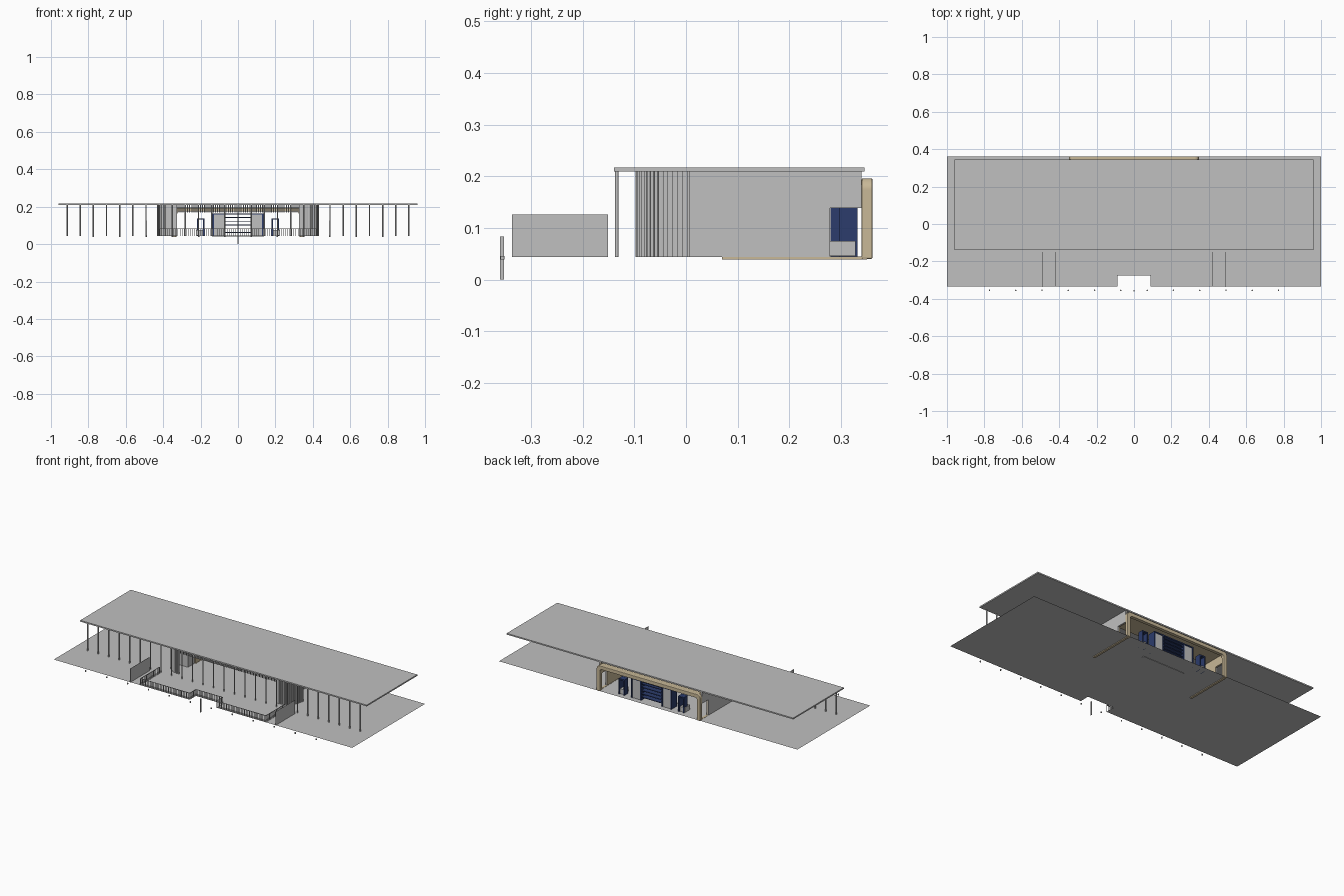
import bpy
import bmesh
from math import sin, cos, pi, hypot
from mathutils import Matrix, Vector

if "Cube" in bpy.data.objects:
    bpy.data.objects.remove(bpy.data.objects["Cube"], do_unlink=True)

FLOOR, CEIL = 0.0435, 0.209


def material(name, rgb):
    m = bpy.data.materials.new(name)
    m.use_nodes = True
    m.diffuse_color = (*rgb, 1)
    m.node_tree.nodes["Principled BSDF"].inputs["Base Color"].default_value = (*rgb, 1)
    return m


GREY = material("light grey", (0.53, 0.53, 0.53))
BEIGE = material("beige", (0.58, 0.48, 0.31))
NAVY = material("navy blue", (0.025, 0.045, 0.15))


def finish(name, bm, mat):
    bmesh.ops.recalc_face_normals(bm, faces=bm.faces)
    mesh = bpy.data.meshes.new(name)
    bm.to_mesh(mesh)
    bm.free()
    mesh.materials.append(mat)
    ob = bpy.data.objects.new(name, mesh)
    bpy.context.collection.objects.link(ob)
    return ob


def add_box(bm, x, y, z):
    """Box from three (min, max) ranges."""
    centre = [sum(r) / 2 for r in (x, y, z)]
    size = [r[1] - r[0] for r in (x, y, z)]
    bmesh.ops.create_cube(bm, size=1, matrix=Matrix.LocRotScale(Vector(centre), None, Vector(size)))


def boxes(name, mat, ranges, mirror=False):
    bm = bmesh.new()
    for x, y, z in ranges:
        add_box(bm, x, y, z)
        if mirror:
            add_box(bm, (-x[1], -x[0]), y, z)
    return finish(name, bm, mat)


def cylinders(name, mat, points, radius, z, sides=12):
    bm = bmesh.new()
    for x, y in points:
        bmesh.ops.create_cone(bm, cap_ends=True, segments=sides, radius1=radius, radius2=radius,
                              depth=z[1] - z[0], matrix=Matrix.Translation((x, y, sum(z) / 2)))
    return finish(name, bm, mat)


def along(path, step):
    """Evenly spaced points on a polyline."""
    out = []
    for (ax, ay), (bx, by) in zip(path, path[1:]):
        n = max(1, round(hypot(bx - ax, by - ay) / step))
        out += [(ax + (bx - ax) * i / n, ay + (by - ay) * i / n) for i in range(n)]
    return out + [path[-1]]


def slats(name, points, half, z):
    return boxes(name, GREY, [((x - half, x + half), (y - half, y + half), z) for x, y in points])


# Thin ground sheet with an entrance notch
bm = bmesh.new()
outline = [(-1, 0.362), (-1, -0.335), (-0.09, -0.335), (-0.09, -0.275),
           (0.09, -0.275), (0.09, -0.335), (1, -0.335), (1, 0.362)]
bm.faces.new([bm.verts.new((x, y, FLOOR)) for x, y in outline])
finish("ground_sheet", bm, GREY)

# Roof slab and its front columns
boxes("roof_slab", GREY, [((-0.96, 0.96), (-0.139, 0.345), (CEIL, 0.217))])
cylinders("roof_columns", GREY, [(0.0703 * k, -0.134) for k in range(-13, 14)],
          0.0037, (FLOOR, CEIL))

# Markers along the front edge and the centre post
cylinders("edge_markers", GREY, [(0.1405 * (k + 0.5), -0.355) for k in range(-6, 6)],
          0.004, (0.039, 0.046))
boxes("centre_post", GREY, [((-0.0015, 0.0015), (-0.36, -0.352), (0, 0.083))])

# Free-standing screens either side of the terrace
boxes("terrace_screen", GREY, [((0.486, 0.488), (-0.337, -0.151), (FLOOR, 0.126))], mirror=True)

# Terrace fence following the notch
half_path = [(0.42, -0.152), (0.42, -0.333), (0.09, -0.333), (0.09, -0.274)]
fence_path = half_path + [(-x, y) for x, y in reversed(half_path)]
slats("fence_balusters", along(fence_path, 0.011), 0.0013, (FLOOR, 0.083))
rails = []
for (ax, ay), (bx, by) in zip(fence_path, fence_path[1:]):
    xs, ys = sorted((ax, bx)), sorted((ay, by))
    rails.append(((xs[0] - 0.0015, xs[1] + 0.0015), (ys[0] - 0.0015, ys[1] + 0.0015), (0.081, 0.084)))
boxes("fence_rail", GREY, rails)

# Curved slatted corners and the slatted band over the front opening
arc = [(0.33 + 0.1 * sin(a), 0.005 - 0.1 * cos(a)) for a in [pi / 2 * i / 16 for i in range(17)]]
for side, s in (("left", 1), ("right", -1)):
    slats(side + "_corner_slats", [(s * x, y) for x, y in arc], 0.0028, (FLOOR, CEIL))
    bm = bmesh.new()
    rows = [[bm.verts.new((s * x, y, z)) for x, y in arc + [(0.345, 0.005)]] for z in (FLOOR, CEIL)]
    for i in range(len(arc)):
        bm.faces.new((rows[0][i], rows[0][i + 1], rows[1][i + 1], rows[1][i]))
    finish(side + "_corner_backing", bm, GREY)
slats("front_band_slats", along([(-0.32, -0.094), (0.32, -0.094)], 0.01), 0.0025, (0.17, CEIL))

# Side walls with a low opening at the back, and beige lining
WALL_Y, OPEN_Y, BACK_Y, OPEN_Z = 0.005, 0.279, 0.34, 0.138
for name, mat, x in (("side_wall", GREY, (0.339, 0.345)), ("wall_lining", BEIGE, (0.333, 0.339))):
    start = WALL_Y if mat is GREY else 0.07
    boxes(name, mat, [(x, (start, OPEN_Y), (FLOOR, CEIL)),
                      (x, (OPEN_Y, BACK_Y), (OPEN_Z, CEIL))], mirror=True)
boxes("wall_base", BEIGE, [((0.331, 0.345), (0.07, 0.35), (0.039, 0.0445))], mirror=True)

# Rounded beige portal across the back
bm = bmesh.new()


def arch(width, top, radius):
    pts = [(width, 0.04)]
    pts += [(width - radius + radius * cos(a), top - radius + radius * sin(a))
            for a in [pi / 2 * i / 8 for i in range(9)]]
    return pts + [(-x, z) for x, z in reversed(pts)]


outer, inner = arch(0.347, 0.196, 0.022), arch(0.325, 0.174, 0.012)
rings = [[bm.verts.new((x, y, z)) for x, z in loop]
         for loop, y in ((outer, 0.34), (outer, 0.361), (inner, 0.361), (inner, 0.34))]
for i in range(len(outer) - 1):
    for a, b in zip(rings, rings[1:] + rings[:1]):
        bm.faces.new((a[i], a[i + 1], b[i + 1], b[i]))
for i in (0, -1):
    bm.faces.new([r[i] for r in rings])
portal = finish("back_portal", bm, BEIGE)
bev = portal.modifiers.new("soft_edges", "BEVEL")
bev.width, bev.segments = 0.003, 2

# Beige ceiling lining inside the portal
boxes("ceiling_lining", BEIGE, [((-0.333, 0.333), (0.2, 0.34), (0.19, 0.194))])

# Navy kiosk: door frames, posts, beam and shelves
frames = [((0.18, 0.187), (0.297, 0.332), (FLOOR, 0.138)),
          ((0.212, 0.219), (0.297, 0.332), (FLOOR, 0.138)),
          ((0.18, 0.219), (0.297, 0.332), (0.131, 0.138))]
boxes("side_frames", NAVY, frames, mirror=True)
boxes("side_counters", GREY, [((0.19, 0.222), (0.277, 0.328), (0.046, 0.075))], mirror=True)
boxes("kiosk_posts", NAVY, [((0.128, 0.135), (0.28, 0.332), (FLOOR, 0.162)),
                            ((0.068, 0.075), (0.28, 0.332), (FLOOR, 0.162))], mirror=True)
boxes("kiosk_beam", NAVY, [((-0.135, 0.135), (0.28, 0.332), (0.157, 0.164))])
boxes("kiosk_panels", GREY, [((0.075, 0.128), (0.284, 0.328), (FLOOR, 0.157))], mirror=True)
boxes("kiosk_shelves", NAVY, [((-0.068, 0.068), (0.295, 0.328), (z, z + 0.004))
                              for z in (0.06, 0.08, 0.1, 0.12, 0.14)])

# Shallow floor plate in front of the kiosk
boxes("kiosk_floor_plate", GREY, [((-0.14, 0.14), (0.228, 0.248), (0.0415, 0.0465))])
